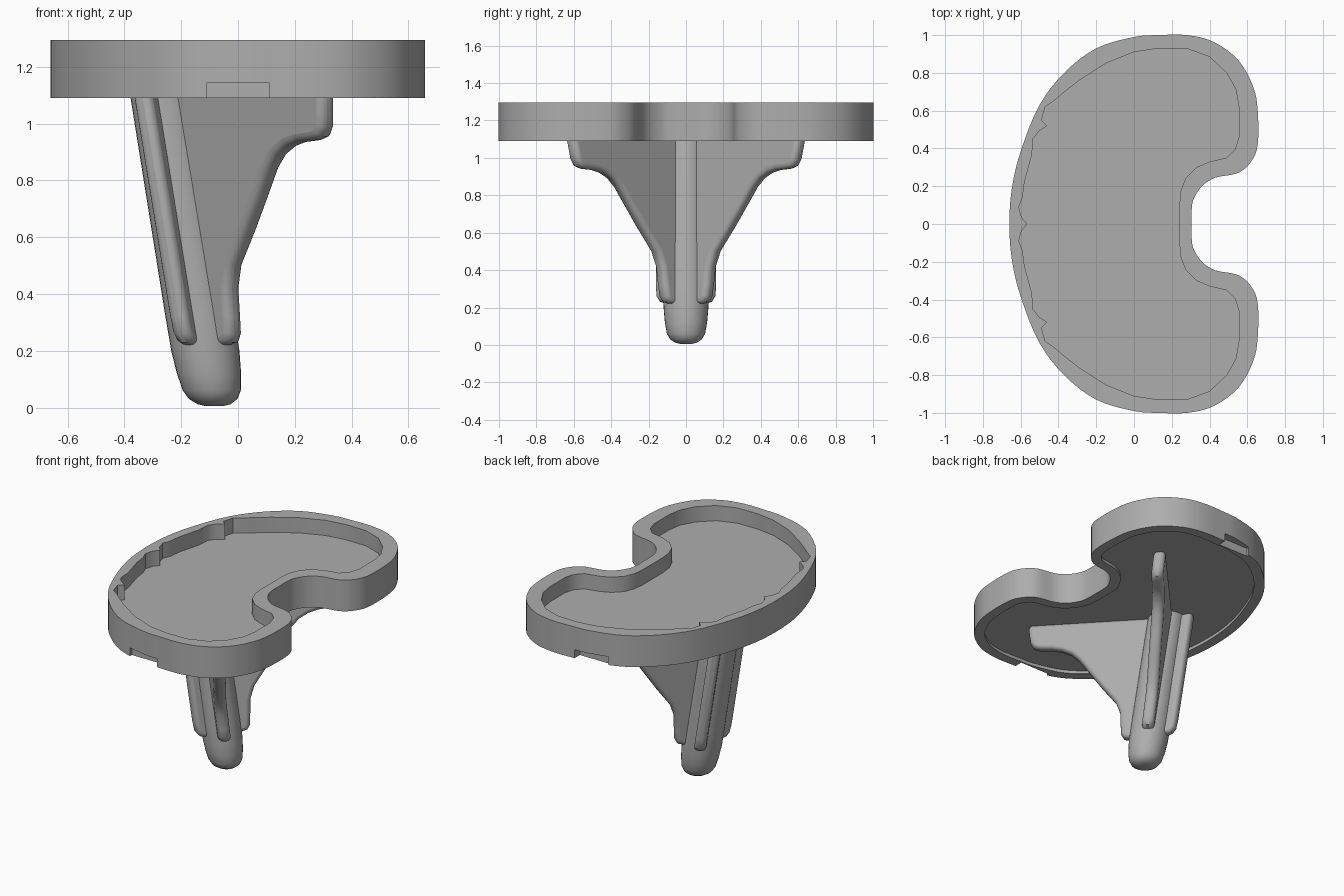
import bpy, bmesh, math
from mathutils import Vector

if "Cube" in bpy.data.objects:
    bpy.data.objects.remove(bpy.data.objects["Cube"])

metal = bpy.data.materials.new("satin_grey")
metal.diffuse_color = (0.42, 0.42, 0.42, 1)
metal.use_nodes = True
metal.node_tree.nodes["Principled BSDF"].inputs["Base Color"].default_value = metal.diffuse_color


def make_object(name, bm, smooth=True):
    bmesh.ops.recalc_face_normals(bm, faces=bm.faces)
    me = bpy.data.meshes.new(name)
    bm.to_mesh(me)
    bm.free()
    me.materials.append(metal)
    ob = bpy.data.objects.new(name, me)
    bpy.context.collection.objects.link(ob)
    if smooth:
        shade(ob)
    return ob


def shade(ob):
    bpy.ops.object.select_all(action='DESELECT')
    ob.select_set(True)
    bpy.context.view_layer.objects.active = ob
    bpy.ops.object.shade_smooth_by_angle(angle=math.radians(35))


def prism(name, pts, z0, z1):
    bm = bmesh.new()
    f = bm.faces.new([bm.verts.new((x, y, z0)) for x, y in pts])
    ext = bmesh.ops.extrude_face_region(bm, geom=[f])
    for v in ext['geom']:
        if isinstance(v, bmesh.types.BMVert):
            v.co.z = z1
    return make_object(name, bm, False)


def mirrored(half):
    # closed outline from its +y half; end points lie on y = 0
    return half + [(x, -y) for x, y in reversed(half[1:-1])]


def rounded(pts, n=4):
    # Catmull-Rom through a closed outline
    out, k = [], len(pts)
    for i in range(k):
        a, b, c, d = (Vector(pts[(i + j) % k]) for j in (-1, 0, 1, 2))
        for s in range(n):
            t = s / n
            p = 0.5 * (2 * b + (c - a) * t + (2 * a - 5 * b + 4 * c - d) * t ** 2
                       + (3 * b - a - 3 * c + d) * t ** 3)
            out.append((p.x, p.y))
    return out


def inset(pts, d):
    # outline runs clockwise, so the inside is on the right
    out, k = [], len(pts)
    for i in range(k):
        t = (Vector(pts[(i + 1) % k]) - Vector(pts[i - 1])).normalized()
        out.append((pts[i][0] + t.y * d, pts[i][1] - t.x * d))
    return out


def cut(ob, cutter):
    m = ob.modifiers.new("cut", 'BOOLEAN')
    m.operation, m.solver, m.object = 'DIFFERENCE', 'EXACT', cutter
    bpy.context.view_layer.objects.active = ob
    bpy.ops.object.modifier_apply(modifier=m.name)
    bpy.data.objects.remove(cutter)


# Kidney-shaped tray
outer = rounded(mirrored([
    (-0.66, 0), (-0.645, 0.2), (-0.595, 0.4), (-0.5, 0.63), (-0.37, 0.8),
    (-0.2, 0.93), (0, 0.99), (0.13, 1.0), (0.28, 1.0), (0.42, 0.965),
    (0.55, 0.87), (0.63, 0.73), (0.655, 0.6), (0.655, 0.42), (0.62, 0.33),
    (0.55, 0.27), (0.43, 0.245), (0.36, 0.2), (0.315, 0.13), (0.305, 0.07),
    (0.305, 0)]))
tray = prism("tray", outer, 1.09, 1.295)

# Upper pocket with locking bumps along the front wall
pocket = mirrored([
    (-0.565, 0), (-0.595, 0.035), (-0.61, 0.09), (-0.59, 0.14), (-0.58, 0.22),
    (-0.54, 0.37), (-0.535, 0.45), (-0.505, 0.49), (-0.46, 0.52), (-0.49, 0.55),
    (-0.47, 0.62), (-0.42, 0.655), (-0.38, 0.69), (-0.29, 0.76), (-0.15, 0.85),
    (0, 0.91), (0.13, 0.93), (0.28, 0.928), (0.4, 0.885), (0.49, 0.8),
    (0.54, 0.71), (0.555, 0.62), (0.555, 0.46), (0.535, 0.395), (0.49, 0.35),
    (0.4, 0.33), (0.33, 0.3), (0.275, 0.245), (0.248, 0.18), (0.24, 0.1),
    (0.24, 0)])
cut(tray, prism("pocket_cutter", pocket, 1.195, 1.4))

# Shallow pocket underneath, leaving a rim
cut(tray, prism("under_cutter", inset(outer, 0.065), 1.0, 1.11))

# Side notches at the bottom edge
for s in (-1, 1):
    y0, y1 = s * 0.945, s * 1.1
    box = [(-0.11, y0), (-0.11, y1), (0.11, y1), (0.11, y0)]
    cut(tray, prism("notch_cutter", box, 1.0, 1.145))
shade(tray)


def axis_x(z):
    # the stem leans towards -x as it rises
    return -0.115 - 0.163 * (z - 0.2)


# Leaning stem with a domed tip
bm = bmesh.new()
N = 32
rows = [(0.005, 0.03), (0.012, 0.058), (0.03, 0.085), (0.06, 0.102),
        (0.12, 0.113), (0.2, 0.12), (0.32, 0.121), (1.13, 0.118)]
rings = [[bm.verts.new((axis_x(z) + r * math.cos(2 * math.pi * i / N),
                        r * math.sin(2 * math.pi * i / N), z))
          for i in range(N)] for z, r in rows]
for a, b in zip(rings, rings[1:]):
    for i in range(N):
        bm.faces.new((a[i], a[(i + 1) % N], b[(i + 1) % N], b[i]))
bm.faces.new(rings[0])
bm.faces.new(rings[-1])
make_object("stem", bm)


def fin(name, edge, angle, thick):
    # edge: (distance from the stem axis, z) from bottom to top
    d = Vector((math.cos(angle), math.sin(angle), 0))
    n = Vector((-d.y, d.x, 0)) * thick / 2
    outline = [(0, edge[0][1])] + edge + [(0, edge[-1][1])]
    bm = bmesh.new()
    sides = [[bm.verts.new(Vector((axis_x(z), 0, z)) + d * r + n * s)
              for r, z in outline] for s in (-1, 1)]
    a, b = sides
    bm.faces.new(a)
    bm.faces.new(b[::-1])
    k = len(a)
    for i in range(k):
        bm.faces.new((a[i], b[i], b[(i + 1) % k], a[(i + 1) % k]))
    ob = make_object(name, bm)
    m = ob.modifiers.new("round", 'BEVEL')
    m.width, m.segments = thick * 0.38, 4
    m.limit_method, m.angle_limit = 'ANGLE', math.radians(50)


# Swept-back wings and small front ribs, mirrored across y
wing = [(0.1, 0.215), (0.155, 0.23), (0.175, 0.26), (0.185, 0.32), (0.2, 0.42),
        (0.235, 0.5), (0.335, 0.62), (0.44, 0.755), (0.505, 0.84), (0.56, 0.89),
        (0.62, 0.92), (0.68, 0.935), (0.76, 0.942), (0.8, 0.955), (0.825, 0.99),
        (0.835, 1.03), (0.85, 1.09), (0.85, 1.12)]
rib = [(0.1, 0.215), (0.15, 0.23), (0.17, 0.26), (0.175, 0.32), (0.175, 1.12)]
for side, s in (("left", 1), ("right", -1)):
    fin("wing_" + side, wing, s * math.radians(47), 0.075)
    fin("front_rib_" + side, rib, s * math.radians(118), 0.07)
